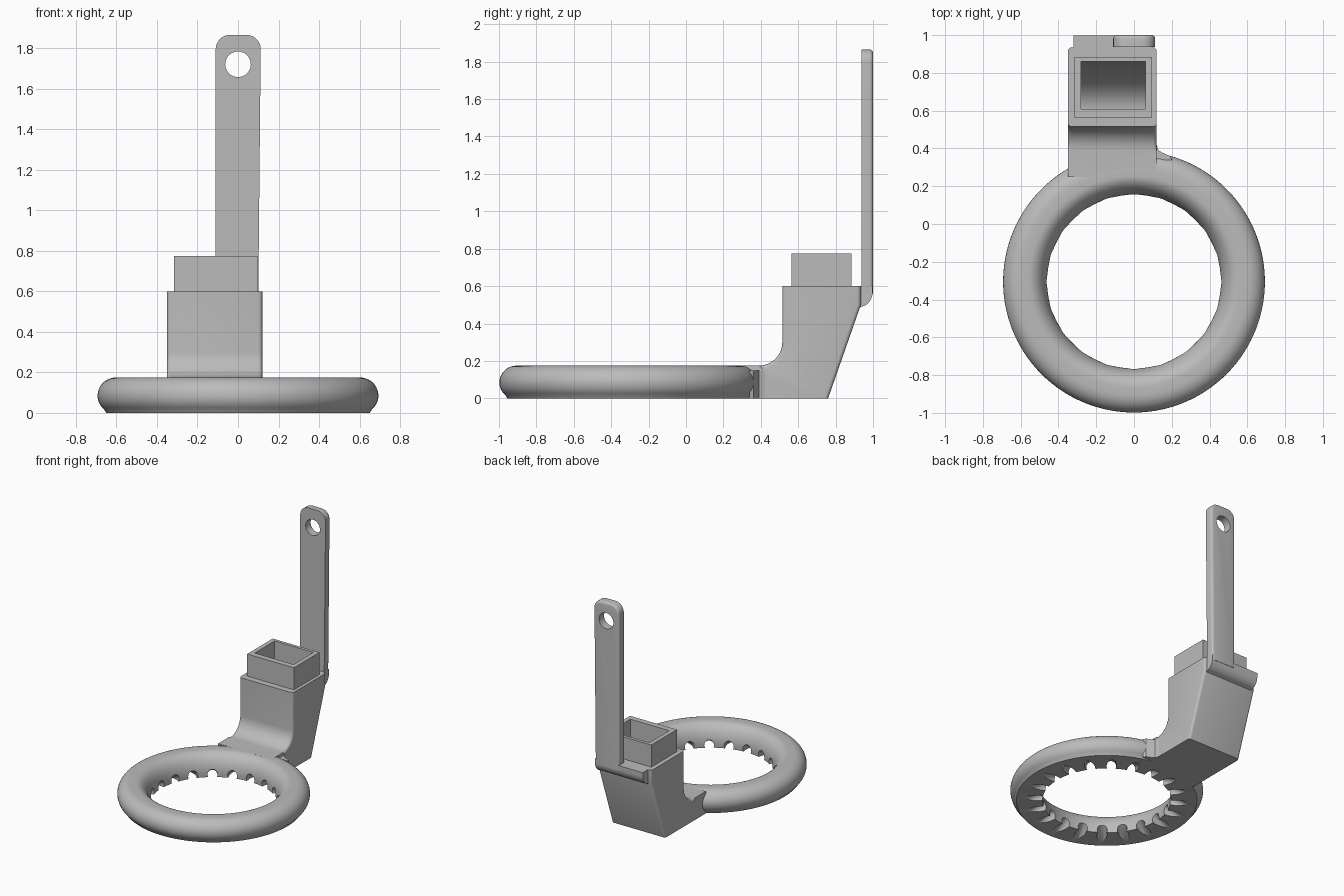
import bpy, bmesh
from math import sin, cos, pi, radians
from mathutils import Matrix, Vector

cube = bpy.data.objects.get("Cube")
if cube:
    bpy.data.objects.remove(cube, do_unlink=True)

grey = bpy.data.materials.new("plain grey")
grey.use_nodes = True
grey.diffuse_color = (0.5, 0.5, 0.5, 1)
grey.node_tree.nodes["Principled BSDF"].inputs["Base Color"].default_value = (0.5, 0.5, 0.5, 1)

RING_Y = -0.305


def arc(cx, cy, rx, ry, start, end, n):
    """Points on an elliptical arc, angles in degrees."""
    angles = [radians(start + (end - start) * i / n) for i in range(n + 1)]
    return [(cx + rx * cos(a), cy + ry * sin(a)) for a in angles]


def finish(name, bm):
    bmesh.ops.recalc_face_normals(bm, faces=bm.faces[:])
    mesh = bpy.data.meshes.new(name)
    bm.to_mesh(mesh)
    bm.free()
    mesh.materials.append(grey)
    obj = bpy.data.objects.new(name, mesh)
    bpy.context.collection.objects.link(obj)
    return obj


def prism(name, outline, axis, low, high, rounded=None, radius=0.02):
    """Extrude an outline along an axis, rounding the edges chosen by a rule."""
    def place(p, t):
        c = list(p)
        c.insert(axis, t)
        return c
    bm = bmesh.new()
    a = [bm.verts.new(place(p, low)) for p in outline]
    b = [bm.verts.new(place(p, high)) for p in outline]
    bm.faces.new(a)
    bm.faces.new(b)
    for i in range(len(a)):
        j = (i + 1) % len(a)
        bm.faces.new((a[i], a[j], b[j], b[i]))
    bmesh.ops.recalc_face_normals(bm, faces=bm.faces[:])
    if rounded:
        edges = [e for e in bm.edges if rounded(e.verts[0].co, e.verts[1].co)]
        bmesh.ops.bevel(bm, geom=edges, offset=radius, segments=4,
                        profile=0.5, affect='EDGES')
    return finish(name, bm)


def activate(obj):
    bpy.ops.object.select_all(action='DESELECT')
    obj.select_set(True)
    bpy.context.view_layer.objects.active = obj


def cut(obj, cutter):
    mod = obj.modifiers.new("cut", 'BOOLEAN')
    mod.operation = 'DIFFERENCE'
    mod.solver = 'EXACT'
    mod.object = cutter
    activate(obj)
    bpy.ops.object.modifier_apply(modifier=mod.name)


# Ring: rounded outside, flat base, inner wall leaning in toward the base
section = [(0.65, 0)] + arc(0.6, 0.085, 0.093, 0.09, -50, 90, 14)
section += arc(0.56, 0.03, 0.1, 0.145, 90, 180, 12) + [(0.462, 0)]
bm = bmesh.new()
steps = 120
loops = []
for i in range(steps):
    a = 2 * pi * i / steps
    loops.append([bm.verts.new((r * sin(a), RING_Y + r * cos(a), z)) for r, z in section])
for i in range(steps):
    p, q = loops[i], loops[(i + 1) % steps]
    for k in range(len(section)):
        m = (k + 1) % len(section)
        bm.faces.new((p[k], p[m], q[m], q[k]))
ring = finish("ring", bm)

# Twenty sloping jet notches under the inner rim
bm = bmesh.new()
notches = 20
for i in range(notches):
    turn = Matrix.Rotation(2 * pi * i / notches, 4, 'Z')
    tilt = Vector((0, 0.18, -0.09)).to_track_quat('Z', 'Y').to_matrix().to_4x4()
    place = Matrix.Translation((0, RING_Y, 0)) @ turn @ Matrix.Translation((0, 0.48, 0.012)) @ tilt
    bmesh.ops.create_cone(bm, cap_ends=True, segments=20, radius1=0.036,
                          radius2=0.036, depth=0.22, matrix=place)
notch_cutter = finish("notch_cutter", bm)
cut(ring, notch_cutter)

# Duct column with a curved front foot and a sloping back
profile = [(0.25, 0), (0.76, 0), (0.935, 0.5), (0.935, 0.6), (0.515, 0.6)]
profile += arc(0.39, 0.3, 0.125, 0.125, 0, -90, 10) + [(0.25, 0.175)]
column = prism("duct_column", profile, 0, -0.35, 0.12,
               lambda p, q: abs(p.x - q.x) < 0.001 and abs(p.z - q.z) > 0.001
               and min(p.y, q.y) > 0.3)

# Socket collar on top
collar = prism("socket_collar", [(-0.315, 0.565), (0.095, 0.565), (0.095, 0.885),
                                 (-0.315, 0.885)], 2, 0.58, 0.775)

# Hollow passage bending forward toward the ring
passage = [(0.61, 0.85), (0.86, 0.85)] + arc(0.6, 0.55, 0.26, 0.49, 0, -90, 20)
passage += [(0.42, 0.06), (0.42, 0.13)] + arc(0.48, 0.27, 0.13, 0.14, -90, 0, 8)
passage_cutter = prism("passage_cutter", passage, 0, -0.28, 0.06)
for part in (column, collar):
    cut(part, passage_cutter)

# Small fillet between column and ring
fillet = prism("column_fillet", [(0.1, 0.34), (0.2, 0.34), (0.19, 0.36), (0.15, 0.378),
                                 (0.13, 0.39), (0.12, 0.42), (0.1, 0.42)], 2, 0, 0.15)

# Rounded bar across the back
bar = prism("back_bar", [(0.92, 0.6), (0.92, 0.48)]
            + arc(0.93, 0.57, 0.068, 0.08, -80, 0, 10) + [(0.998, 0.6)], 0, -0.32, 0.1)

# Upright mounting strap with a rounded head
outline = [(-0.11, 0.56), (0.1, 0.56)]
outline += arc(0.042, 1.795, 0.07, 0.07, 0, 90, 8) + arc(-0.04, 1.795, 0.07, 0.07, 90, 180, 8)
strap = prism("mounting_strap", outline, 1, 0.937, 1.0,
              lambda p, q: min(p.y, q.y) > 0.99 and max(p.z, q.z) > 0.6, 0.018)

# Bolt hole through the strap head
hole_cutter = prism("hole_cutter", arc(0, 1.72, 0.063, 0.063, 0, 351, 39), 1, 0.8, 1.1)
cut(strap, hole_cutter)

for helper in (notch_cutter, passage_cutter, hole_cutter):
    bpy.data.objects.remove(helper, do_unlink=True)

for part in (ring, column, collar, fillet, bar, strap):
    activate(part)
    bpy.ops.object.shade_smooth_by_angle(angle=radians(32))
